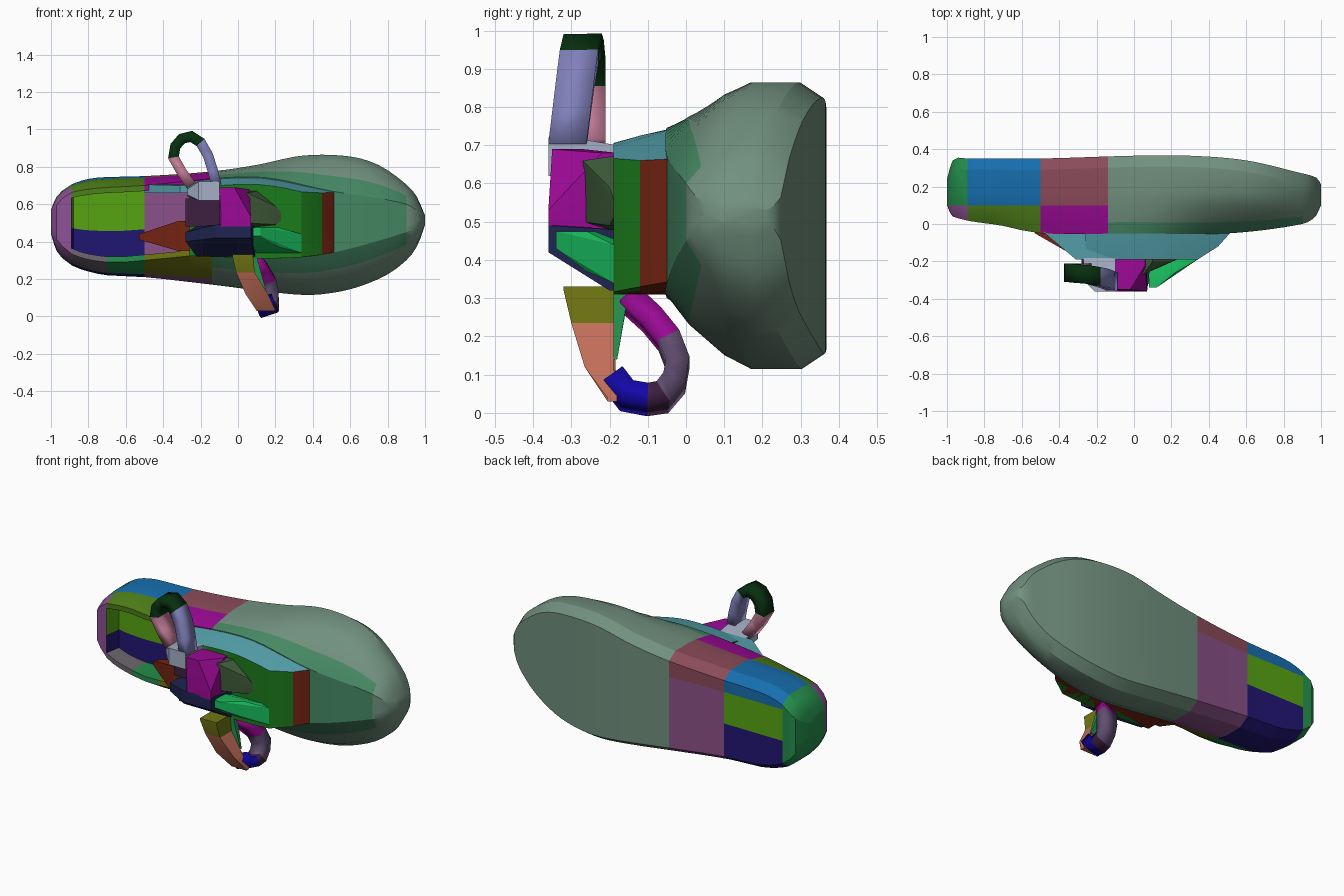
import bpy, bmesh
from mathutils import Vector

cube = bpy.data.objects.get("Cube")
if cube:
    bpy.data.objects.remove(cube, do_unlink=True)

# Colours as seen on screen
COLORS = {
    "sage": (.44, .56, .49), "fern": (.28, .53, .39), "sky": (.33, .62, .66),
    "blue": (.11, .43, .68), "navy": (.15, .11, .45), "lime": (.34, .64, .1),
    "moss": (.31, .49, .12), "emerald": (.16, .55, .3), "mauve": (.54, .32, .53),
    "rose": (.54, .3, .35), "magenta": (.6, .07, .58), "olive": (.44, .46, .1),
    "grey": (.42, .4, .43), "violet": (.55, .32, .58), "red": (.46, .16, .1),
    "forest": (.13, .48, .13), "lilac": (.5, .5, .73), "silver": (.64, .68, .77),
    "pine": (.06, .2, .09), "pink": (.78, .5, .6), "midnight": (.14, .16, .32),
    "thicket": (.25, .35, .23), "jade": (.12, .74, .37), "coral": (.75, .43, .35),
    "plum": (.38, .31, .44), "royal": (.1, .06, .65), "wine": (.25, .14, .26),
}


def material(name):
    mat = bpy.data.materials.get(name)
    if mat is None:
        mat = bpy.data.materials.new(name)
        mat.use_nodes = True
        color = (*(c ** 2.2 for c in COLORS[name]), 1)
        mat.diffuse_color = color
        mat.node_tree.nodes["Principled BSDF"].inputs["Base Color"].default_value = color
    return mat


def finish(name, bm, rule):
    """Turn a bmesh into a smooth object, with a colour chosen per face."""
    bmesh.ops.recalc_face_normals(bm, faces=bm.faces)
    mesh = bpy.data.meshes.new(name)
    slots = []
    for face in bm.faces:
        color = rule(face)
        if color not in slots:
            slots.append(color)
            mesh.materials.append(material(color))
        face.material_index = slots.index(color)
    bm.to_mesh(mesh)
    bm.free()
    obj = bpy.data.objects.new(name, mesh)
    bpy.context.collection.objects.link(obj)
    bpy.ops.object.select_all(action="DESELECT")
    bpy.context.view_layer.objects.active = obj
    obj.select_set(True)
    bpy.ops.object.shade_smooth_by_angle(angle=.5)
    return obj


def hull(name, points, rule):
    bm = bmesh.new()
    for point in points:
        bm.verts.new(point)
    bmesh.ops.convex_hull(bm, input=bm.verts)
    unused = [v for v in bm.verts if not v.link_faces]
    bmesh.ops.delete(bm, geom=unused, context="VERTS")
    return finish(name, bm, rule)


def solid(name, color, *boxes):
    """Convex shell around boxes given as (x, x, y, y, z, z)."""
    points = {(x, y, z) for b in boxes for x in b[:2] for y in b[2:4] for z in b[4:]}
    return hull(name, sorted(points), lambda face: color)


def ribbon(name, path, width, thickness, colors):
    """Flat band along a path; one colour per stretch of it."""
    bm = bmesh.new()
    half = Vector(width) / 2
    rows = [[bm.verts.new(Vector(p) + half * s) for s in (-1, 1)] for p in path]
    owner = {}
    for color, a, b in zip(colors, rows, rows[1:]):
        owner[bm.faces.new((a[0], a[1], b[1], b[0]))] = color
    mod = finish(name, bm, owner.get).modifiers.new("thickness", "SOLIDIFY")
    mod.thickness = thickness
    mod.offset = 0
    mod.use_even_offset = True


def curve(*knots):
    """Smooth curve through (x, value) knots."""
    last = len(knots) - 1

    def slope(i):
        a, b = knots[max(i - 1, 0)], knots[min(i + 1, last)]
        return (b[1] - a[1]) / (b[0] - a[0])

    def value(x):
        i = max(k for k in range(last) if k == 0 or knots[k][0] <= x)
        (xa, a), (xb, b) = knots[i], knots[i + 1]
        h = xb - xa
        t = (x - xa) / h
        s = 1 - t
        return (s * s * (a * (1 + 2 * t) + h * t * slope(i))
                + t * t * (b * (1 + 2 * s) - h * s * slope(i + 1)))
    return value


def mix(a, b, t):
    return a + (b - a) * t


# Outline curves along the length of the shoe
low = curve((-1, .44), (-.97, .35), (-.9, .28), (-.8, .24), (-.7, .22), (-.5, .21),
            (-.14, .17), (.1, .14), (.35, .115), (.5, .125), (.65, .16), (.8, .225),
            (.9, .3), (.96, .38), (1, .49))
high = curve((-1, .57), (-.97, .64), (-.9, .7), (-.8, .735), (-.7, .745), (-.5, .75),
             (-.14, .775), (.1, .81), (.35, .86), (.6, .855), (.75, .81), (.87, .73),
             (.95, .65), (1, .54))
rim = curve((-1, .1), (-.97, .04), (-.7, -.01), (-.5, -.05), (0, -.05), (.5, -.05),
            (.9, 0), (.97, .04), (1, .1))
sole = curve((-1, .24), (-.97, .34), (-.9, .35), (-.5, .35), (0, .365), (.3, .365),
             (.6, .34), (.88, .275), (.98, .245), (1, .21))
top_low = curve((-1, .45), (-.9, .34), (-.7, .29), (-.5, .3), (-.14, .33), (.1, .31),
                (.45, .33), (.9, .45), (1, .5))
top_high = curve((-1, .56), (-.9, .66), (-.5, .7), (.1, .745), (.5, .67), (.9, .6), (1, .53))


def section(x, hollow):
    lo, hi, r, s = low(x), high(x), rim(x), sole(x)
    tl, th = top_low(x), top_high(x)
    edge = min(.04, (hi - lo) / 5)
    mids = [min(max(z, lo + edge), hi - edge) for z in (.45, .64)]
    il, ih = tl + .03, th - .03
    floor = .12 if hollow else r
    wide, mid = .17, max(.1, r + .01)
    lower, shoulder = max(s - .06, wide + .01), mix(mid, r, .6)
    ring = [(lo + edge, s), (mids[0], s), (mids[1], s), (hi - edge, s),
            (hi, lower), (hi, wide), (mix(hi, th, .18), mid), (mix(hi, th, .58), shoulder),
            (th, r), (ih, r), (ih, floor), (mix(il, ih, .4), floor), (il, floor), (il, r),
            (tl, r), (mix(lo, tl, .58), shoulder), (mix(lo, tl, .18), mid),
            (lo, wide), (lo, lower)]
    return [(x, y, z) for z, y in ring]


def bands(*runs):
    return [color for color, count in runs for _ in range(count)]


# Body: sole, heel cup and toe in one loft
TIP = bands(("emerald", 6), ("violet", 10), ("emerald", 3))
HEEL = bands(("navy", 1), ("lime", 1), ("blue", 4), ("moss", 4), ("lime", 1), ("navy", 1),
             ("grey", 4), ("navy", 3))
WAIST = bands(("navy", 1), ("lime", 1), ("blue", 4), ("moss", 4), ("lime", 1), ("navy", 1),
              ("emerald", 4), ("navy", 3))
MIDDLE = bands(("mauve", 2), ("rose", 4), ("magenta", 4), ("mauve", 2), ("olive", 4),
               ("mauve", 3))
TOE = bands(("sage", 7), ("fern", 8), ("sage", 4))
NOSE = bands(("sage", 19))
BACK, FRONT = -.89, -.26
stations = [(x, False) for x in (-1, -.995, -.985, -.97, -.94, BACK)]
stations += [(x, True) for x in (BACK + .01, -.84, -.8, -.75, -.7, -.6, -.5, -.38, FRONT)]
stations += [(x, False) for x in (FRONT + .01, -.14)]
stations += [(i / 20, False) for i in range(-1, 19)]
stations += [(x, False) for x in (.93, .955, .975, .99, 1)]
limits = ((BACK, TIP), (-.7, HEEL), (-.5, WAIST), (-.14, MIDDLE), (.9, TOE), (2, NOSE))
bm = bmesh.new()
rings = [[bm.verts.new(p) for p in section(*station)] for station in stations]
owner = {}
for (x, _), a, b in zip(stations, rings, rings[1:]):
    palette = next(colors for limit, colors in limits if x < limit)
    for k, color in enumerate(palette):
        n = (k + 1) % len(palette)
        owner[bm.faces.new((a[k], a[n], b[n], b[k]))] = color
owner[bm.faces.new(rings[0])] = "emerald"
owner[bm.faces.new(rings[-1])] = "sage"
finish("shoe_body", bm, owner.get)


# Raised vamp over the instep
def vamp_color(face):
    if face.normal.z > .4:
        return "sky"
    return "red" if face.calc_center_median().y > -.12 else "forest"


points = []
for y, end, inset in ((-.03, .53, 0), (-.12, .45, .02), (-.19, .34, .04)):
    for i in range(9):
        x = mix(FRONT, end, i / 8)
        points += [(x, y, max(top_low(x), .31)), (x, y, top_high(x) - inset)]
hull("vamp", points, vamp_color)
solid("upper_arm", "sky", (-.5, .1, -.03, -.03, .66, .705), (-.31, .1, -.19, -.19, .66, .7))
solid("lower_arm", "red", (-.53, -.53, -.05, -.04, .41, .44),
      (-.32, -.22, -.17, -.05, .35, .51))

# Bow knot and tails
solid("knot_back", "wine", (-.28, -.08, -.21, -.15, .48, .63))
solid("knot", "magenta", (-.1, .06, -.22, -.18, .48, .68), (-.1, -.02, -.35, -.27, .5, .69),
      (-.09, .07, -.36, -.27, .48, .53))
solid("knot_lower", "midnight", (-.22, .09, -.2, -.18, .32, .48),
      (-.28, -.1, -.25, -.19, .4, .45), (-.12, .07, -.36, -.34, .42, .49))
solid("knot_upper", "silver", (-.27, -.1, -.2, -.18, .64, .7),
      (-.21, -.1, -.36, -.3, .62, .72), (-.27, -.22, -.3, -.19, .65, .68))
solid("short_tail", "thicket", (-.08, .1, -.2, -.17, .48, .67), (.1, .2, -.2, -.17, .49, .59),
      (.22, .23, -.19, -.17, .51, .56), (-.08, .05, -.27, -.2, .5, .66))
solid("long_tail", "jade", (.08, .12, -.34, -.3, .43, .475), (.08, .22, -.26, -.24, .37, .475),
      (.1, .34, -.19, -.15, .34, .44), (.1, .42, -.13, -.12, .33, .36))

# Upper ribbon loop
ribbon("upper_loop",
       [(-.115, -.31, .7), (-.135, -.3, .78), (-.16, -.29, .86), (-.2, -.28, .93),
        (-.25, -.27, .962), (-.3, -.265, .95), (-.335, -.26, .91), (-.345, -.26, .85),
        (-.3, -.26, .77), (-.25, -.26, .7)],
       (0, .1, 0), .055, bands(("lilac", 3), ("pine", 4), ("pink", 2)))

# Lower ribbon loop: broad front arm, inner web and the returning band
solid("lower_loop_root", "olive", (-.03, .08, -.32, -.19, .32, .33),
      (-.01, .09, -.3, -.19, .235, .235))
solid("lower_loop_arm", "coral", (-.01, .09, -.3, -.19, .235, .235),
      (.04, .16, -.265, -.19, .12, .12), (.1, .2, -.205, -.18, .03, .04))
solid("lower_loop_web", "emerald", (.04, .1, -.19, -.15, .31, .32),
      (.08, .15, -.19, -.18, .14, .14))
ribbon("lower_loop",
       [(.14, -.19, .09), (.15, -.155, .045), (.16, -.1, .035), (.165, -.06, .042),
        (.17, -.03, .08), (.17, -.022, .13), (.155, -.045, .19), (.12, -.09, .245),
        (.08, -.15, .3)],
       (.09, 0, .03), .06,
       bands(("royal", 2), ("wine", 1), ("plum", 3), ("magenta", 2)))
